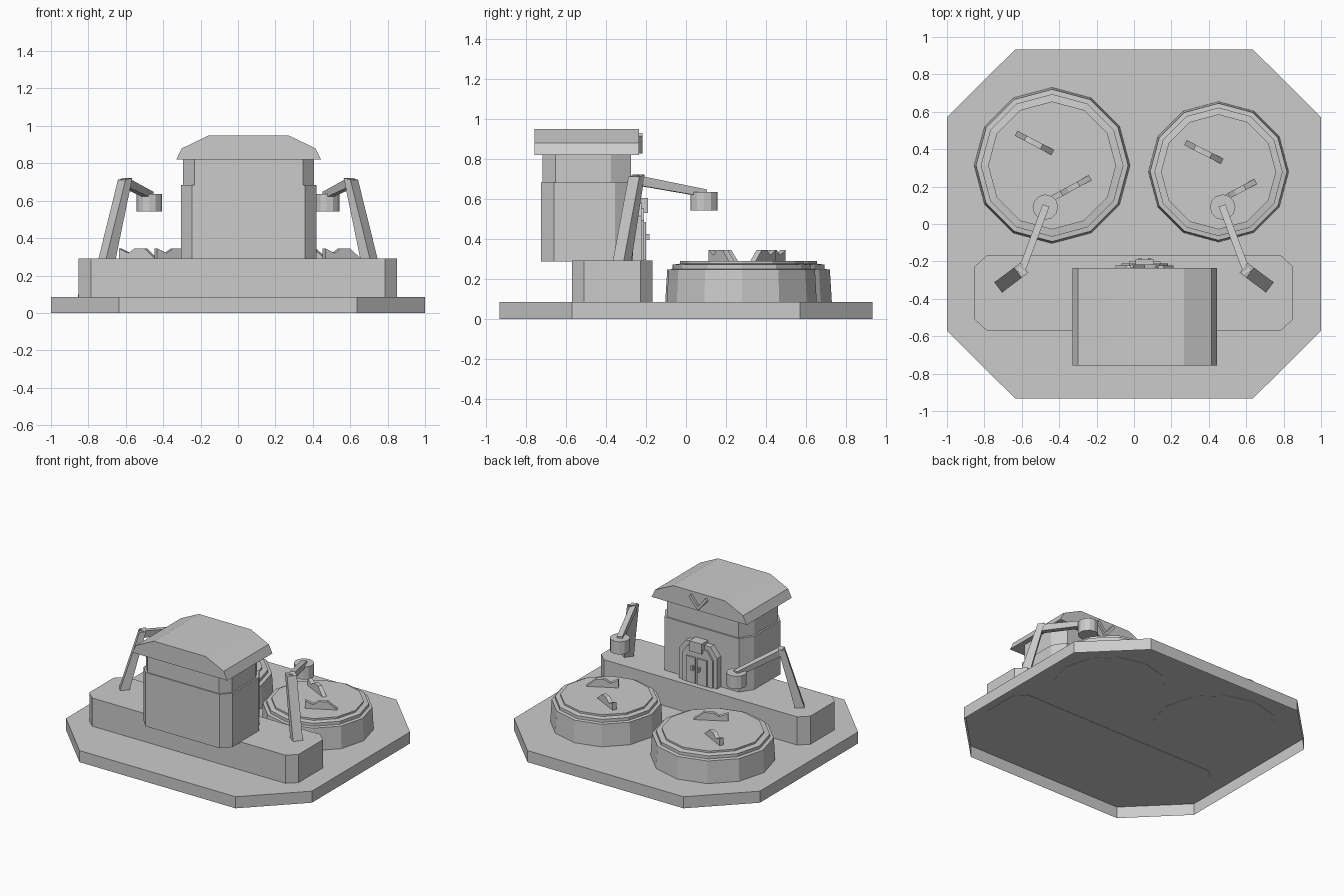
import bpy, bmesh, math
from mathutils import Vector

cube = bpy.data.objects.get("Cube")
if cube:
    bpy.data.objects.remove(cube, do_unlink=True)

grey = bpy.data.materials.new("plain grey")
grey.use_nodes = True
COLOUR = (0.6, 0.6, 0.6, 1)
grey.diffuse_color = COLOUR
grey.node_tree.nodes["Principled BSDF"].inputs["Base Color"].default_value = COLOUR


def finish(name, bm, open_bottom=False):
    bmesh.ops.recalc_face_normals(bm, faces=bm.faces[:])
    if open_bottom:
        under = [f for f in bm.faces if f.normal.z < -0.9]
        bmesh.ops.delete(bm, geom=under, context="FACES_ONLY")
    mesh = bpy.data.meshes.new(name)
    bm.to_mesh(mesh)
    bm.free()
    mesh.materials.append(grey)
    obj = bpy.data.objects.new(name, mesh)
    bpy.context.collection.objects.link(obj)
    return obj


def extrude(name, points, direction, open_bottom=False):
    """Solid made by sweeping a closed 3D outline along a direction."""
    bm = bmesh.new()
    face = bm.faces.new([bm.verts.new(p) for p in points])
    top = bmesh.ops.extrude_face_region(bm, geom=[face], use_keep_orig=True)
    moved = [g for g in top["geom"] if isinstance(g, bmesh.types.BMVert)]
    bmesh.ops.translate(bm, verts=moved, vec=direction)
    return finish(name, bm, open_bottom)


def chamfer_block(name, x0, x1, y0, y1, z0, z1, cx, cy, cy_back, open_bottom=False):
    """Upright block whose four corners are cut off."""
    outline = [(x0 + cx, y0), (x1 - cx, y0), (x1, y0 + cy), (x1, y1 - cy_back),
               (x1 - cx, y1), (x0 + cx, y1), (x0, y1 - cy_back), (x0, y0 + cy)]
    return extrude(name, [(x, y, z0) for x, y in outline], (0, 0, z1 - z0), open_bottom)


def plate(name, outline, y0, y1):
    """Upright plate from an x-z outline."""
    return extrude(name, [(x, y0, z) for x, z in outline], (0, y1 - y0, 0))


def box(name, x0, x1, z0, z1, y0, y1):
    return plate(name, [(x0, z0), (x1, z0), (x1, z1), (x0, z1)], y0, y1)


def lathe(name, centre, profile, sides):
    """Stacked rings of the given radius and height, closed at both ends."""
    bm = bmesh.new()
    rings = []
    for r, z in profile:
        rings.append([bm.verts.new((centre[0] + r * math.cos(math.tau * i / sides),
                                    centre[1] + r * math.sin(math.tau * i / sides), z))
                      for i in range(sides)])
    for low, high in zip(rings, rings[1:]):
        for i in range(sides):
            j = (i + 1) % sides
            bm.faces.new((low[i], low[j], high[j], high[i]))
    bm.faces.new(rings[0])
    bm.faces.new(rings[-1])
    return finish(name, bm)


def upright_sweep(name, origin, along, profile, width):
    """Profile of (distance along, height) standing on a ground line, given a width."""
    o, d = Vector(origin), Vector(along).normalized()
    n = Vector((-d.y, d.x)) * width
    extrude(name, [(*(o + d * t - n / 2), z) for t, z in profile], (n.x, n.y, 0))


# Ground slab, hollow underneath, and the podium set just through its top
SLAB, SUNK = 0.085, 0.083
chamfer_block("base_slab", -1, 1, -0.934, 0.934, 0, SLAB, 0.365, 0.364, 0.364, open_bottom=True)
chamfer_block("podium", -0.852, 0.85, -0.57, -0.168, SUNK, 0.292, 0.065, 0.06, 0.06)

# Building walls
MID = 0.057
chamfer_block("lower_walls", MID - 0.362, MID + 0.362, -0.725, -0.265, 0.288, 0.684, 0.06, 0.065, 0.09)
chamfer_block("upper_walls", MID - 0.35, MID + 0.35, -0.717, -0.275, 0.68, 0.825, 0.06, 0.065, 0.1)

# Roof
half = [(0.387, 0.82), (0.357, 0.88), (0.211, 0.95)]
roof = [(MID + x, z) for x, z in half] + [(MID - x, z) for x, z in reversed(half)]
plate("roof", roof, -0.757, -0.234)

# Chevron on the rear gable
plate("gable_chevron", [(MID, 0.828), (MID + 0.075, 0.915), (MID + 0.06, 0.932),
                        (MID, 0.858), (MID - 0.06, 0.932), (MID - 0.075, 0.915)], -0.237, -0.217)

# Rear doorway
arch = [(0.155, 0.29), (0.155, 0.515), (0.1, 0.585)]
for name, scale, y1 in (("door_frame", 1, -0.222), ("door_inner_frame", 0.8, -0.21)):
    edge = [(x * scale, 0.29 + (z - 0.29) * (scale + 1) / 2) for x, z in arch]
    outline = [(MID + x, z) for x, z in edge] + [(MID - x, z) for x, z in reversed(edge)]
    plate(name, outline, -0.28, y1)
for s, side in ((-1, "right"), (1, "left")):
    a, b = sorted((MID + s * 0.008, MID + s * 0.085))
    box(side + "_door_leaf", a, b, 0.296, 0.485, -0.25, -0.2)
    c = MID + s * 0.025
    box(side + "_door_handle", c - 0.008, c + 0.008, 0.395, 0.425, -0.21, -0.182)
box("door_keystone", MID - 0.05, MID + 0.05, 0.53, 0.605, -0.27, -0.19)

# Drums with stepped lids
drum_profile = [(0.417, SUNK), (0.407, 0.247), (0.381, 0.25),
                (0.381, 0.272), (0.342, 0.277), (0.342, 0.29)]
for name, centre, scale in (("right_drum", (-0.438, 0.313), 1), ("left_drum", (0.452, 0.279), 0.9)):
    lathe(name, centre, [(r * scale, z) for r, z in drum_profile], 12)

# Notched fins on the lids
fin_shape = [(0, 0.285), (0, 0.345), (0.25, 0.32), (0.42, 0.345), (0.68, 0.345), (1, 0.285)]
fins = {"right_drum_rear_fin": ((-0.63, 0.485), (-0.43, 0.38)),
        "right_drum_front_fin": ((-0.44, 0.135), (-0.23, 0.25)),
        "left_drum_rear_fin": ((0.275, 0.435), (0.475, 0.333)),
        "left_drum_front_fin": ((0.46, 0.125), (0.655, 0.23))}
for name, (start, end) in fins.items():
    along = Vector(end) - Vector(start)
    upright_sweep(name, start, along, [(t * along.length, z) for t, z in fin_shape], 0.03)

# Leaning crane posts, sloping booms and round heads
post = [(0, 0.285), (0.065, 0.285), (0.177, 0.722), (0.132, 0.712)]
boom = [(0, 0.672), (0, 0.722), (0.385, 0.648), (0.385, 0.61)]
for s, side in ((-1, "right"), (1, "left")):
    upright_sweep(side + "_crane_post", (s * 0.727, -0.34), (-s * 0.8, 0.6), post, 0.068)
    upright_sweep(side + "_crane_boom", (s * 0.605, -0.262), (-s * 0.35, 0.94), boom, 0.038)
    lathe(side + "_crane_head", (s * 0.474, 0.09), [(0.068, 0.543), (0.068, 0.636)], 12)
